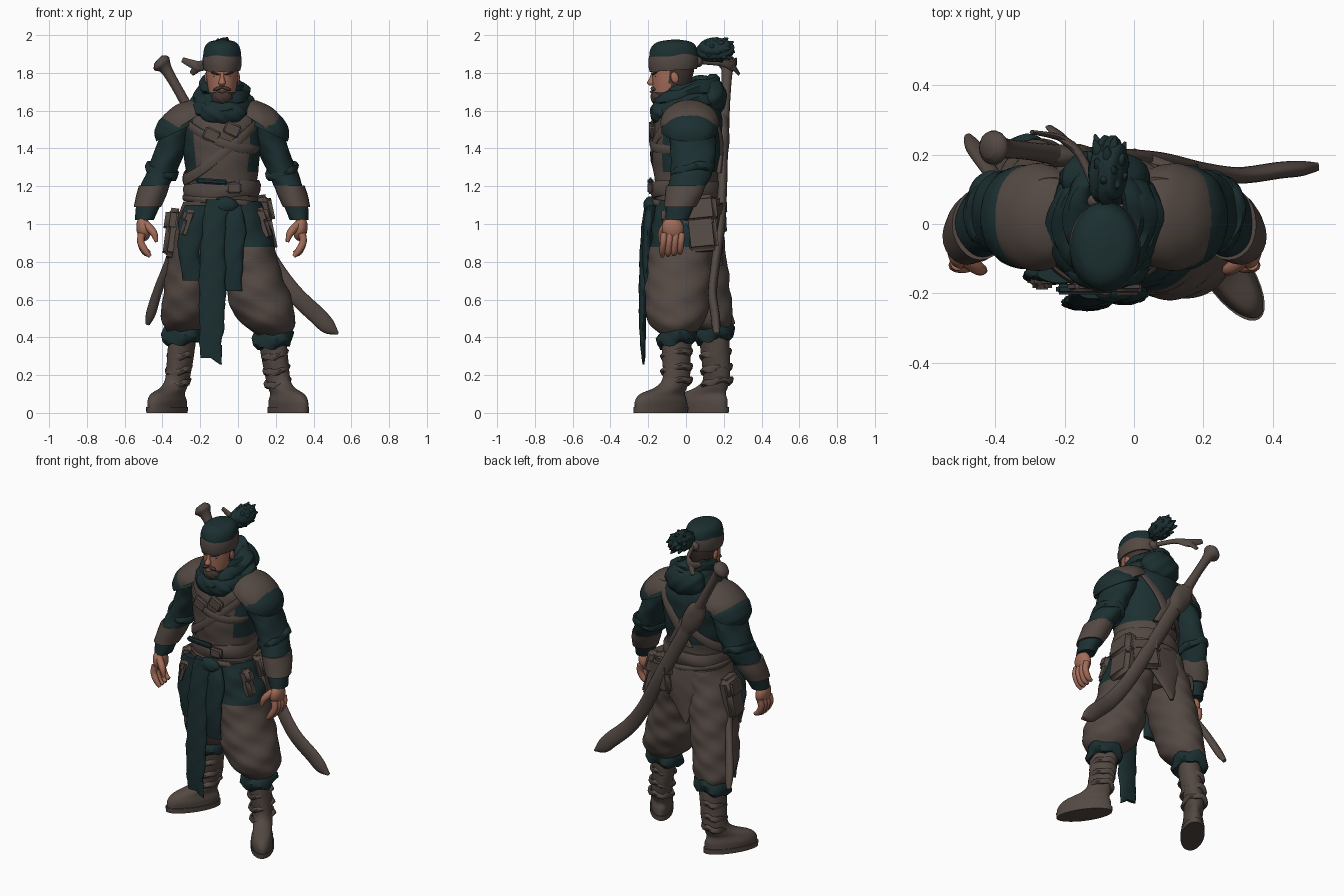
import bpy, bmesh, math, random
from math import sin, cos, pi, radians
from mathutils import Vector, Matrix, Euler

random.seed(4)
if "Cube" in bpy.data.objects:
    bpy.data.objects.remove(bpy.data.objects["Cube"])


def material(name, rgb):
    m = bpy.data.materials.new(name)
    m.use_nodes = True
    m.diffuse_color = (*rgb, 1)
    m.node_tree.nodes["Principled BSDF"].inputs["Base Color"].default_value = (*rgb, 1)
    return m


green = material("dark green cloth", (.0115, .029, .031))
brown = material("brown leather", (.088, .066, .056))
skin = material("skin", (.36, .15, .098))
hair = material("dark brown hair", (.055, .036, .03))
CX = -.085  # body centre line


def finish(name, bm, mats, rule=None, angle=50):
    bmesh.ops.recalc_face_normals(bm, faces=bm.faces)
    if rule:
        for f in bm.faces:
            f.material_index = int(rule(f.calc_center_median()))
    me = bpy.data.meshes.new(name)
    bm.to_mesh(me)
    bm.free()
    ob = bpy.data.objects.new(name, me)
    bpy.context.collection.objects.link(ob)
    for m in mats if isinstance(mats, list) else [mats]:
        me.materials.append(m)
    bpy.ops.object.select_all(action='DESELECT')
    ob.select_set(True)
    bpy.context.view_layer.objects.active = ob
    bpy.ops.object.shade_smooth_by_angle(angle=radians(angle))
    return ob


def spline(pts, steps):
    """Smooth run of samples through the section list."""
    p = [Vector(q) for q in pts]
    p = [p[0]] + p + [p[-1]]
    out = []
    for i in range(1, len(p) - 2):
        a, b, c, d = p[i - 1:i + 3]
        for s in range(steps):
            t = s / steps
            out.append(b + (c - a) * .5 * t + (a - b * 2.5 + c * 2 - d * .5) * t * t
                       + (b * 1.5 - a * .5 - c * 1.5 + d * .5) * t ** 3)
    return out + [p[-1]]


def loft(name, pts, mats, level=True, sides=24, steps=5, fold=0, rule=None, place=None):
    """Elliptical sections (x, y, z, width, depth); level keeps the rings horizontal."""
    bm = bmesh.new()
    rows = spline(pts, steps)
    rings = []
    for i, q in enumerate(rows):
        c = Vector(q[:3])
        t = Vector((0, 0, 1)) if level else (Vector(rows[min(i + 1, len(rows) - 1)][:3])
                                             - Vector(rows[max(i - 1, 0)][:3])).normalized()
        s = t.cross(Vector((0, 1, 0))).normalized()
        v = s.cross(t)
        ring = []
        for k in range(sides):
            a = 2 * pi * k / sides
            r = 1 + fold * (sin(3 * a + 38 * c.z) + .6 * sin(5 * a - 61 * c.z))
            ring.append(bm.verts.new(c + (s * cos(a) * q[3] + v * sin(a) * q[4]) * r))
        rings.append(ring)
    for a, b in zip(rings, rings[1:]):
        for k in range(sides):
            bm.faces.new((a[k - 1], a[k], b[k], b[k - 1]))
    bm.faces.new(rings[0])
    bm.faces.new(rings[-1])
    if place:
        bm.transform(place)
    return finish(name, bm, mats, rule)


def band(name, c, rx, ry, h, t, mat, tilt=(0, 0), fold=0, sides=40):
    """Rounded ring round the body; tilt lifts its +x and +y sides."""
    bm = bmesh.new()
    rings = []
    for k in range(sides):
        a = 2 * pi * k / sides
        ring = []
        for j in range(8):
            b = 2 * pi * (j + .5) / 8
            o = t * cos(b) + fold * sin(4 * a + 2 * b)
            z = h * sin(b) + tilt[0] * cos(a) + tilt[1] * sin(a) + fold * sin(5 * a)
            ring.append(bm.verts.new((c[0] + (rx + o) * cos(a), c[1] + (ry + o) * sin(a), c[2] + z)))
        rings.append(ring)
    for k in range(sides):
        for j in range(8):
            bm.faces.new((rings[k - 1][j], rings[k][j], rings[k][j - 1], rings[k - 1][j - 1]))
    return finish(name, bm, mat)


def blob(name, c, r, mats, rot=(0, 0, 0), rough=0, cut=None):
    """Scaled sphere, optionally roughened or cut off below a local height."""
    bm = bmesh.new()
    bmesh.ops.create_icosphere(bm, subdivisions=4, radius=1)
    for v in bm.verts:
        v.co *= 1 + rough * (sin(9 * v.co.x + 7 * v.co.z) + random.uniform(-.4, .4))
        if cut is not None and v.co.z < cut:
            v.co.z = cut
    bm.transform(Matrix.LocRotScale(Vector(c), Euler([radians(a) for a in rot]), Vector(r)))
    return finish(name, bm, mats)


def box(name, c, size, mat, rot=(0, 0, 0)):
    bm = bmesh.new()
    bmesh.ops.create_cube(bm, size=1)
    bm.transform(Matrix.Diagonal((*size, 1)))
    bmesh.ops.bevel(bm, geom=bm.edges[:], offset=min(size) * .3, segments=3, affect='EDGES')
    bm.transform(Matrix.LocRotScale(Vector(c), Euler([radians(a) for a in rot]), None))
    return finish(name, bm, mat)


# torso: leather vest front and waist, cloth sides and upper back
def vest(p):
    return p.z < 1.28 or p.y < .02 and abs(p.x - CX) < .15 - max(0, 1.42 - p.z) * .1


loft("torso", [(CX, .01, 1.04, .2, .17), (CX, 0, 1.2, .185, .165), (CX, 0, 1.35, .2, .178),
               (CX, .01, 1.5, .215, .183), (CX, .02, 1.6, .2, .16), (CX, .02, 1.7, .09, .1)],
     [green, brown], sides=80, steps=12, fold=.008, rule=vest)
for s in (-1, 1):
    loft("back_strap", [(CX + s * .15, .12, 1.62, .045, .014), (CX + s * .085, .174, 1.5, .04, .012),
                        (CX + s * .02, .187, 1.4, .036, .012), (CX - s * .05, .174, 1.27, .036, .014)], brown)
band("chest_strap", (CX, 0, 1.4), .2, .181, .032, .009, brown, (.16, .03))
band("chest_strap_upper", (CX, -.005, 1.49), .195, .178, .026, .011, brown, (-.07, .06))
band("belt", (CX, 0, 1.18), .188, .172, .045, .018, brown, (.01, 0), .003)
band("belt_lower", (CX, 0, 1.12), .195, .172, .02, .016, brown, (-.02, 0))
box("belt_buckle", (-.02, -.19, 1.19), (.08, .03, .06), brown)
box("belt_cloth", (-.14, -.188, 1.225), (.17, .03, .03), green, (0, 4, 0))
for x, z in ((-.14, 1.47), (-.03, 1.5)):
    box("chest_pouch", (x, -.18, z), (.09, .03, .07), brown, (0, 25, 0))

# scarf and hood rolls
band("scarf_lower", (CX, .0, 1.63), .12, .14, .055, .05, green, (0, .045), .008)
band("scarf_middle", (CX, .01, 1.68), .105, .135, .045, .045, green, (.01, .04), .008)
band("scarf_upper", (CX, .025, 1.725), .085, .12, .04, .035, green, (-.012, .025), .006)
blob("hood", (CX, .13, 1.67), (.13, .085, .1), green, rough=.03)
blob("scarf_drape", (-.08, -.13, 1.59), (.12, .06, .07), green, rough=.03)

# head
HX = -.084
loft("head", [(HX, -.1, 1.63, .035, .04), (HX, -.095, 1.66, .06, .075), (HX, -.08, 1.73, .077, .097),
              (HX, -.07, 1.8, .085, .11), (HX, -.065, 1.88, .09, .115)],
     [skin, hair], sides=40, rule=lambda p: p.y > -.085 and (p.y > -.03 or abs(p.x - HX) > .06)
     or p.z < 1.7 and abs(p.x - HX) > .02)
loft("nose", [(HX, -.185, 1.732, .012, .008), (HX, -.184, 1.748, .019, .022),
              (HX, -.176, 1.775, .011, .016), (HX, -.172, 1.81, .012, .01)], skin, sides=12)
blob("beard", (HX, -.145, 1.672), (.054, .043, .042), hair, rough=.03)
blob("lower_lip", (HX, -.183, 1.7), (.02, .009, .006), skin)
for s in (-1, 1):
    blob("moustache", (HX + s * .022, -.173, 1.717), (.027, .014, .01), hair, (0, s * 20, 0))
    blob("eyebrow", (HX + s * .036, -.167, 1.797), (.028, .011, .006), hair, (0, s * -14, s * 20))
    blob("eye", (HX + s * .035, -.162, 1.78), (.014, .006, .005), hair, (0, 0, s * 20))
    blob("ear", (HX + s * .084, -.06, 1.775), (.01, .02, .03), skin, (15, 0, 0))
loft("head_wrap", [(HX, -.066, 1.86, .099, .125), (HX, -.066, 1.9, .1, .129), (HX, -.064, 1.94, .091, .117),
                   (HX, -.06, 1.965, .066, .085), (HX, -.055, 1.976, .015, .02)], green, sides=40, fold=.01)
band("headband", (HX, -.067, 1.86), .092, .121, .05, .012, brown, (0, .008))
blob("hair_bun", (-.075, .155, 1.922), (.056, .1, .062), green, (4, 0, -6), .06)
for i in range(26):
    a, b = i * 2.4, -.8 + 1.75 * i / 26
    o = Vector((cos(a) * cos(b) * .05, sin(b) * .09, sin(a) * cos(b) * .056))
    c = Vector((-.075, .16, 1.923))
    loft("hair_tuft", [(*(c + o * .4), .02, .02), (*(c + o * .9), .018, .018),
                       (*(c + o * 1.25 + Vector((0, .012, 0))), .003, .003)], green, False, 8, 3)
blob("headband_knot", (-.1, .065, 1.86), (.035, .025, .03), brown)
for x, y, z in ((-.295, .265, 1.87), (-.245, .28, 1.795)):
    loft("headband_tail", [(-.1, .07, 1.86, .014, .012), (-.15, .19, 1.85, .016, .012),
                           (-.205, .245, 1.835, .026, .01), (x, y, z, .014, .006)], brown, False, 10)

# arms, shoulder guards and hands
for s, side in ((-1, "right"), (1, "left")):
    def at(pts):
        return [(CX + s * p[0], *p[1:]) for p in pts]

    loft(side + "_arm", at([(.15, .02, 1.62, .06, .09), (.22, .03, 1.53, .09, .125),
                            (.26, .035, 1.42, .085, .122), (.31, .035, 1.3, .08, .113),
                            (.358, .0, 1.19, .075, .098), (.39, -.03, 1.1, .064, .076),
                            (.41, -.05, 1.02, .05, .06)]),
         green, sides=32, steps=7, fold=.025)
    loft(side + "_bracer", at([(.357, .0, 1.205, .081, .104), (.375, -.013, 1.15, .08, .098),
                               (.395, -.033, 1.09, .072, .085)]), brown, fold=.008)
    blob(side + "_sleeve_flare", (CX + s * .235, .02, 1.49), (.125, .15, .11), green,
         (0, s * 25, 0), .012, cut=0)
    blob(side + "_shoulder_guard", (CX + s * .195, .02, 1.532), (.163, .155, .108), brown,
         (0, s * 32, 0), .008, cut=0)
    band(side + "_sleeve_roll", (CX + s * .318, .035, 1.28), .07, .1, .025, .018, green,
         (s * .02, .02), .004)
    blob(side + "_palm", (CX + s * .415, -.07, .975), (.038, .058, .065), skin, (12, s * 8, 0))
    for k in range(4):
        y = -.115 + k * .031
        loft(side + "_finger", at([(.424, y, .95, .02, .019), (.43, y - .005, .905, .019, .018),
                                   (.407, y - .01, .86 - .008 * (k in (1, 2)), .018, .017),
                                   (.38, y - .01, .828 + .006 * k, .01, .01)]), skin, False, 10, 4)
    loft(side + "_thumb", at([(.405, -.1, 1.0, .021, .021), (.363, -.128, .955, .02, .02),
                              (.346, -.135, .905, .009, .009)]), skin, False, 10, 4)

# trousers, knee wraps and boots
LEGS = (("left", [(.0, 0, 1.12, .12, .16), (.03, -.01, .95, .15, .172), (.072, -.03, .78, .145, .172),
                  (.115, -.045, .6, .168, .172), (.158, -.05, .48, .145, .147), (.185, -.05, .41, .08, .08)],
         (.21, -.05), 34),
        ("right", [(-.17, .01, 1.12, .12, .16), (-.21, .03, .95, .135, .165), (-.24, .06, .78, .135, .16),
                   (-.272, .085, .6, .128, .155), (-.285, .115, .49, .12, .13), (-.295, .15, .43, .08, .08)],
         (-.32, .165), -34))
for side, pts, (ax, ay), yaw in LEGS:
    loft(side + "_trouser", pts, [brown, green], sides=72, steps=14, fold=.022,
         rule=lambda p, s=side: s == "left" and p.y < .03 and p.z > .88)
    wx, wy, wz = pts[-1][:3]
    band(side + "_knee_wrap", (wx, wy, wz - .015), .082, .08, .042, .026, green, (.01, .015), .008)
    place = Matrix.Translation((ax, ay, 0)) @ Matrix.Rotation(radians(yaw), 4, 'Z')
    top = Matrix.Rotation(radians(-yaw), 3, 'Z') @ Vector((wx - ax, wy - ay, 0))
    loft(side + "_boot", [(0, -.1, .03, .064, .163), (0, -.1, .065, .064, .16), (0, -.09, .1, .056, .138),
                          (0, -.035, .135, .057, .095), (0, -.003, .18, .059, .077),
                          (top.x * .5, top.y * .5, .27, .064, .08), (top.x, top.y, wz - .03, .07, .083)],
         brown, sides=32, fold=.012, place=place)
    loft(side + "_sole", [(0, -.1, 0, .068, .168), (0, -.1, .03, .069, .17)], brown, steps=1,
         sides=32, place=place)
    for z in (.16, .23, .31):
        u = max(0, (z - .17) / .23)
        band(side + "_boot_strap", (ax + (wx - ax) * u, ay + (wy - ay) * u, z), .06, .074, .018, .012,
             brown, (.01, .012), .004)
loft("hips", [(CX, .015, .88, .12, .12), (CX, .015, .96, .19, .16), (CX, .01, 1.1, .195, .168)],
     [brown, green], sides=40, fold=.012, rule=lambda p: p.y < -.02)

# hanging sashes
loft("long_sash", [(-.15, -.225, .29, .05, .01), (-.14, -.23, .45, .064, .018), (-.135, -.225, .7, .07, .024),
                   (-.13, -.215, .95, .062, .024), (-.1, -.19, 1.13, .07, .025)], green, fold=.06, steps=8)
loft("sash_tip", [(-.09, -.225, .255, .004, .005), (-.12, -.226, .3, .034, .01),
                  (-.14, -.228, .36, .055, .014)], green)
loft("short_sash", [(-.03, -.2, .645, .05, .012), (-.03, -.21, .8, .055, .022),
                    (-.02, -.2, 1.0, .06, .025), (-.06, -.18, 1.1, .07, .025)], green, fold=.06, steps=8)
loft("side_sash", [(-.24, -.14, .7, .05, .015), (-.26, -.15, .85, .055, .025),
                   (-.24, -.145, 1.0, .075, .03), (-.2, -.14, 1.1, .08, .03)], green, fold=.05, steps=8)
blob("sash_knot", (-.07, -.19, 1.1), (.07, .035, .045), green, rough=.03)
loft("back_drape", [(-.13, .185, .78, .01, .01), (-.1, .175, .9, .08, .02), (-.06, .165, 1.02, .15, .03),
                    (-.06, .15, 1.12, .17, .03)], brown, fold=.03, steps=8)

# pouches on the belt
for n, c, size, rot in (("left_hip_pouch", (.145, .075, 1.0), (.075, .17, .3), (6, -12, 0)),
                        ("left_front_pouch", (.13, -.09, 1.0), (.06, .07, .18), (0, -18, 0)),
                        ("right_hip_pouch", (-.345, .03, .95), (.08, .14, .26), (-6, 8, 0)),
                        ("right_front_pouch", (-.265, -.16, 1.0), (.05, .05, .15), (0, 18, 0)),
                        ("rear_bag", (.06, .155, 1.03), (.19, .07, .2), (0, 8, -20))):
    box(n, c, size, brown, rot)
    box(n + "_flap", (c[0], c[1], c[2] + size[2] * .25), (size[0] + .008, size[1] + .008, size[2] * .5),
        brown, rot)

# long sword across the back and the hip dagger
loft("sword_grip", [(-.425, .22, 1.87, .03, .03), (-.405, .22, 1.85, .052, .05), (-.375, .218, 1.81, .03, .03),
                    (-.3, .21, 1.68, .026, .026), (-.23, .2, 1.55, .032, .03)], brown, False, 18)
loft("sword_guard", [(-.245, .198, 1.57, .03, .03), (-.215, .195, 1.52, .06, .035),
                     (-.17, .195, 1.44, .06, .035), (-.14, .195, 1.38, .04, .028)], brown, False, 18, fold=.03)
loft("sword_scabbard", [(-.17, .197, 1.44, .042, .026), (-.04, .192, 1.2, .042, .026),
                        (.08, .18, .98, .042, .026), (.19, .155, .78, .043, .024), (.3, .14, .63, .046, .024),
                        (.42, .155, .515, .047, .024), (.48, .16, .455, .04, .022), (.53, .165, .42, .006, .012)],
     brown, False, 18)
loft("hip_dagger", [(-.3, .0, 1.03, .025, .025), (-.36, .08, .82, .022, .022), (-.42, .16, .66, .024, .02),
                    (-.46, .22, .53, .026, .02), (-.478, .25, .47, .012, .012)], brown, False, 14)
